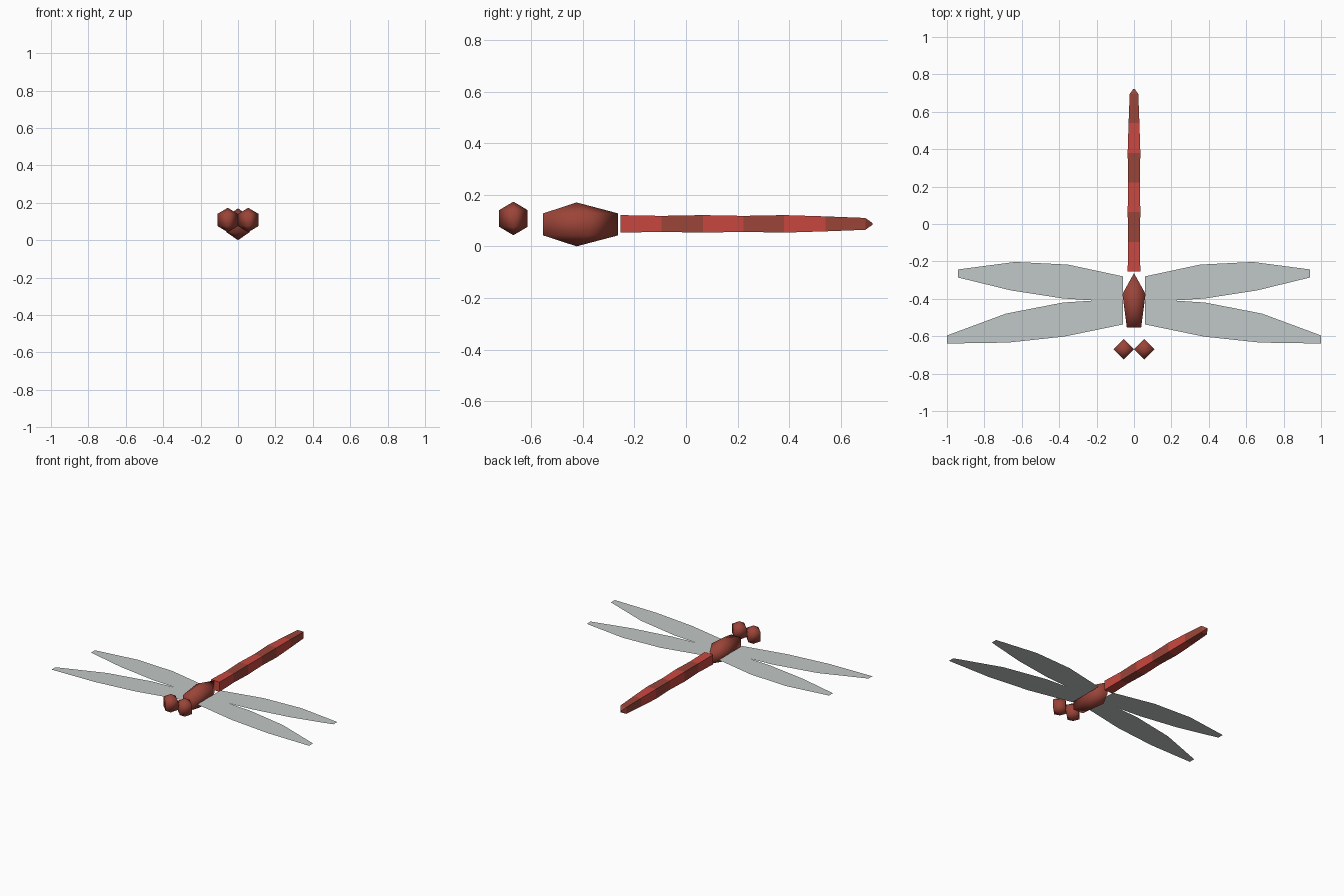
import bpy, bmesh, math

if "Cube" in bpy.data.objects:
    bpy.data.objects.remove(bpy.data.objects["Cube"])


def lin(c):
    c /= 255
    return c / 12.92 if c <= 0.04045 else ((c + 0.055) / 1.055) ** 2.4


def material(name, r, g, b):
    m = bpy.data.materials.new(name)
    m.diffuse_color = (lin(r), lin(g), lin(b), 1)
    m.use_nodes = True
    m.node_tree.nodes["Principled BSDF"].inputs["Base Color"].default_value = m.diffuse_color
    return m


BRIGHT = material("bright red", 200, 72, 63)
DARK = material("dark red", 155, 68, 56)
WING = material("pale grey", 193, 200, 199)


def add_object(name, bm, *mats):
    mesh = bpy.data.meshes.new(name)
    bm.to_mesh(mesh)
    bm.free()
    for m in mats:
        mesh.materials.append(m)
    ob = bpy.data.objects.new(name, mesh)
    bpy.context.collection.objects.link(ob)
    return ob


def ball(name, segments, loc, scale):
    """Coarse smooth-shaded ball with two rings of vertices."""
    bpy.ops.mesh.primitive_uv_sphere_add(segments=segments, ring_count=3, radius=1, location=loc)
    ob = bpy.context.object
    ob.name = name
    # put the first vertex of every ring on +x
    for v in ob.data.vertices:
        v.co.x, v.co.y, v.co.z = v.co.x * scale[0], v.co.y * scale[1], v.co.z * scale[2]
    bpy.ops.object.shade_smooth()
    ob.data.materials.append(DARK)
    return ob


# Head: two eyes
for side, name in ((-1, "left_eye"), (1, "right_eye")):
    ball(name, 4, (side * 0.055, -0.669, 0.108), (0.0635, 0.0635, 0.065))

# Thorax: five-sided ball
ball("thorax", 5, (0, -0.424, 0.085), (0.075, 0.186, 0.085))

# Tail: square rod in alternating bands, closed by a blunt point
bm = bmesh.new()
stations = [(-0.253, 0.034), (-0.095, 0.031), (0.065, 0.034), (0.222, 0.031),
            (0.38, 0.034), (0.54, 0.029), (0.695, 0.023), (0.722, 0.004)]
rings = [[bm.verts.new((sx * h, y, 0.087 + sz * h))
          for sx, sz in ((-1, -1), (1, -1), (1, 1), (-1, 1))] for y, h in stations]
for i, (a, b) in enumerate(zip(rings, rings[1:])):
    for k in range(4):
        f = bm.faces.new((a[k], a[(k + 1) % 4], b[(k + 1) % 4], b[k]))
        f.material_index = 1 if i % 2 or i > 5 else 0
bm.faces.new(rings[0])
bm.faces.new(rings[-1]).material_index = 1
bmesh.ops.recalc_face_normals(bm, faces=bm.faces)
add_object("tail", bm, BRIGHT, DARK)

# Wings: thin flat sheets, mirrored left and right
REAR = [(0.059, -0.409), (0.21, -0.409), (0.38, -0.398), (0.658, -0.355), (0.941, -0.286),
        (0.941, -0.243), (0.636, -0.203), (0.353, -0.217), (0.059, -0.28)]
FRONT = [(0.059, -0.537), (0.374, -0.602), (0.674, -0.634), (1.0, -0.639), (1.0, -0.596),
         (0.684, -0.479), (0.38, -0.42), (0.21, -0.409), (0.059, -0.409)]
for name, outline in (("rear", REAR), ("front", FRONT)):
    for side, label in ((1, "right"), (-1, "left")):
        bm = bmesh.new()
        pts = outline if side > 0 else outline[::-1]
        bm.faces.new([bm.verts.new((side * x, y, 0.08)) for x, y in pts])
        add_object(f"{name}_{label}_wing", bm, WING)
